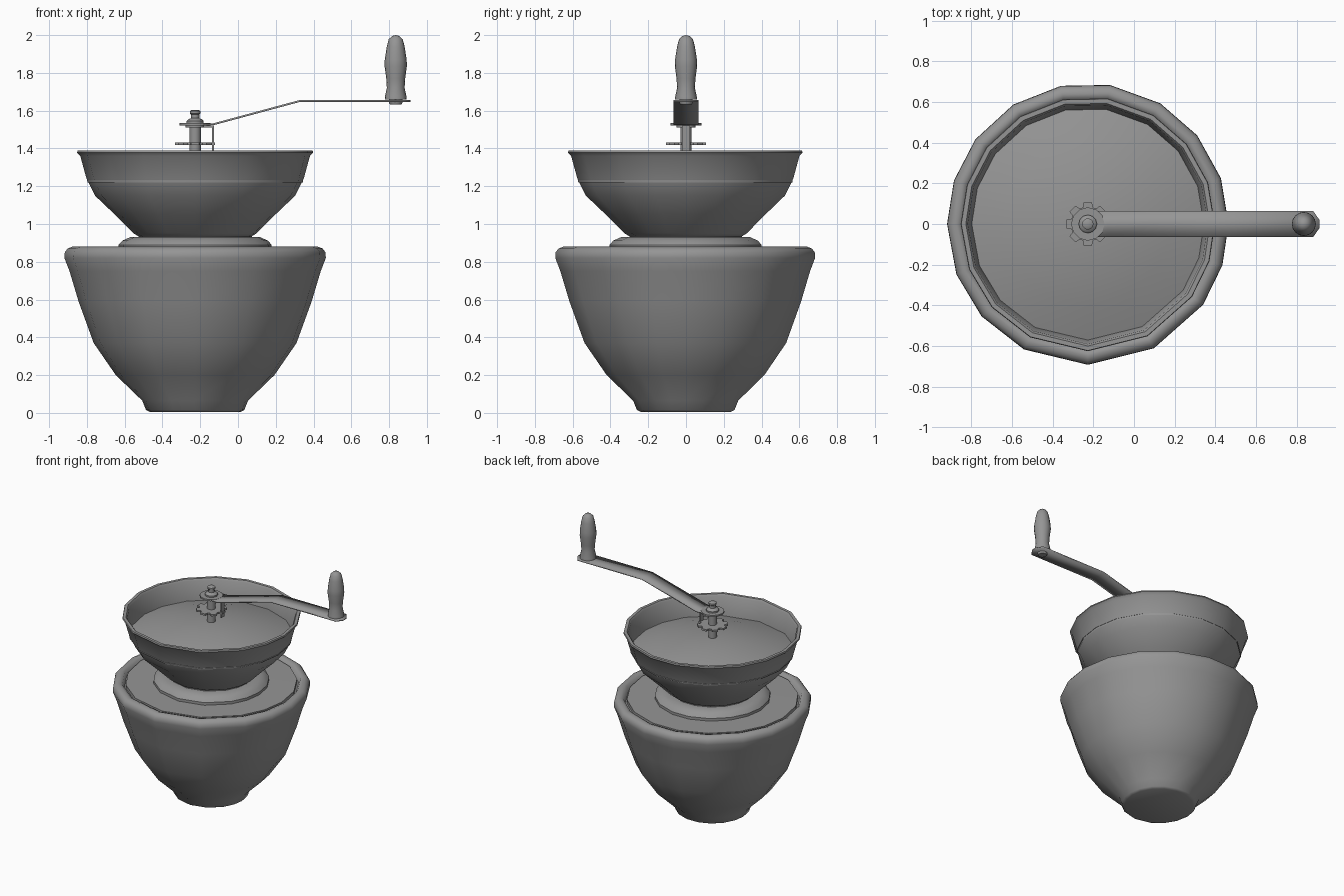
import bpy, bmesh, math
from math import radians, cos, sin

cube = bpy.data.objects.get("Cube")
if cube:
    bpy.data.objects.remove(cube)

grey = bpy.data.materials.new("grey")
grey.use_nodes = True
COLOUR = (0.3, 0.3, 0.3, 1)
grey.diffuse_color = COLOUR
grey.node_tree.nodes["Principled BSDF"].inputs["Base Color"].default_value = COLOUR

AXIS = -0.227   # x of the bowls and the shaft
GRIP = 0.835    # x of the crank grip
# Uneven corner directions of the bowls
BOWL = [0, 19, 39, 59, 81, 101, 122, 143, 162, 180, 201, 221, 243, 270, 298, 325, 343]


def ring(n):
    return [360 * i / n for i in range(n)]


def finish(name, bm, smooth=40):
    bmesh.ops.recalc_face_normals(bm, faces=bm.faces)
    mesh = bpy.data.meshes.new(name)
    bm.to_mesh(mesh)
    bm.free()
    mesh.materials.append(grey)
    obj = bpy.data.objects.new(name, mesh)
    bpy.context.collection.objects.link(obj)
    bpy.ops.object.select_all(action='DESELECT')
    obj.select_set(True)
    bpy.context.view_layer.objects.active = obj
    bpy.ops.object.shade_smooth_by_angle(angle=radians(smooth))
    return obj


def lathe(name, x, profile, angles, smooth=40):
    """Turn (radius, height) points about a vertical axis; radius 0 closes an end."""
    bm = bmesh.new()
    rows = []
    for r, z in profile:
        if r == 0:
            rows.append([bm.verts.new((x, 0, z))] * len(angles))
        else:
            rows.append([bm.verts.new((x + r * cos(radians(a)), r * sin(radians(a)), z))
                         for a in angles])
    for low, high in zip(rows, rows[1:]):
        for i in range(len(angles)):
            j = (i + 1) % len(angles)
            corners = dict.fromkeys((low[i], low[j], high[j], high[i]))
            bm.faces.new(list(corners))
    return finish(name, bm, smooth)


def prism(name, outline, offset):
    """Extrude a closed outline of 3D points along an offset."""
    bm = bmesh.new()
    face = bm.faces.new([bm.verts.new(p) for p in outline])
    new = bmesh.ops.extrude_face_region(bm, geom=[face])["geom"]
    bmesh.ops.translate(bm, vec=offset, verts=[v for v in new if isinstance(v, bmesh.types.BMVert)])
    return finish(name, bm, 30)


# Lower bowl with rolled rim and a shallow groove inside it
lathe("lower_bowl", AXIS, [
    (0, 0.005), (0.24, 0.005), (0.26, 0.015), (0.28, 0.065), (0.42, 0.2), (0.537, 0.37),
    (0.617, 0.59), (0.665, 0.75), (0.692, 0.82), (0.69, 0.85), (0.675, 0.87), (0.65, 0.88),
    (0.625, 0.872), (0.61, 0.84), (0, 0.84)], BOWL, 50)
lathe("lower_lid", AXIS, [(0.6, 0.84), (0.6, 0.868), (0, 0.874)], BOWL)

# Stepped collar and neck
lathe("collar", AXIS, [(0.405, 0.865), (0.405, 0.89), (0.385, 0.912), (0.345, 0.93),
                       (0.3, 0.93), (0.3, 0.95)], BOWL)

# Upper bowl with domed floor
lathe("upper_bowl", AXIS, [
    (0, 0.935), (0.3, 0.935), (0.325, 0.95), (0.425, 1.05), (0.53, 1.15), (0.575, 1.24),
    (0.608, 1.36), (0.625, 1.378), (0.622, 1.388), (0.6, 1.388), (0.59, 1.375),
    (0.57, 1.22)], BOWL, 50)
lathe("domed_floor", AXIS, [(0.575, 1.23), (0.4, 1.285), (0.2, 1.32), (0, 1.335)], BOWL)

# Shaft, washer and top nut
lathe("shaft", AXIS, [(0.03, 1.3), (0.03, 1.53), (0, 1.53)], ring(12))
lathe("washer", AXIS, [(0, 1.512), (0.05, 1.512), (0.05, 1.524), (0, 1.524)], ring(12))
lathe("nut", AXIS, [(0.045, 1.53), (0.045, 1.545), (0.035, 1.555), (0.022, 1.56), (0.022, 1.58),
                    (0.028, 1.585), (0.028, 1.597), (0.02, 1.603), (0, 1.603)], ring(12))

# Lobed adjusting wheel
lobes = []
for k in range(8):
    for turn, r in ((-11, 0.108), (11, 0.108), (17, 0.085), (28, 0.085)):
        a = radians(45 * k + turn)
        lobes.append((AXIS + r * cos(a), r * sin(a), 1.418))
prism("adjusting_wheel", lobes, (0, 0, 0.014))

# Hooked clip under the crank
prism("clip", [(-0.2, -0.02, 1.522), (-0.2, -0.02, 1.512), (-0.137, -0.02, 1.512),
               (-0.137, -0.02, 1.39), (-0.127, -0.02, 1.39), (-0.127, -0.02, 1.522)], (0, 0.04, 0))

# Crank arm: round hub plate, sloped strip, pointed tip
lathe("crank_hub", AXIS, [(0, 1.522), (0.082, 1.522), (0.082, 1.534), (0, 1.534)], ring(12))
bm = bmesh.new()
strip = [(AXIS, 0.065, 1.523), (-0.13, 0.065, 1.523), (0.33, 0.065, 1.647),
         (0.88, 0.065, 1.647), (0.912, 0.02, 1.647)]
pairs = [[bm.verts.new((x, s * y, z)) for s in (-1, 1)] for x, y, z in strip]
for a, b in zip(pairs, pairs[1:]):
    bm.faces.new((a[0], b[0], b[1], a[1]))
arm = finish("crank_arm", bm, 10)
solid = arm.modifiers.new("thickness", 'SOLIDIFY')
solid.thickness = 0.01
solid.offset = 1

# Grip and its bolt
lathe("grip", GRIP, [(0, 1.66), (0.058, 1.66), (0.057, 1.675), (0.047, 1.72), (0.05, 1.77),
                     (0.059, 1.835), (0.058, 1.87), (0.047, 1.94), (0.037, 1.978),
                     (0.02, 1.995), (0, 2.0)], ring(16), 45)
lathe("grip_bolt", GRIP, [(0, 1.632), (0.03, 1.632), (0.035, 1.64), (0.035, 1.662)], ring(12))
